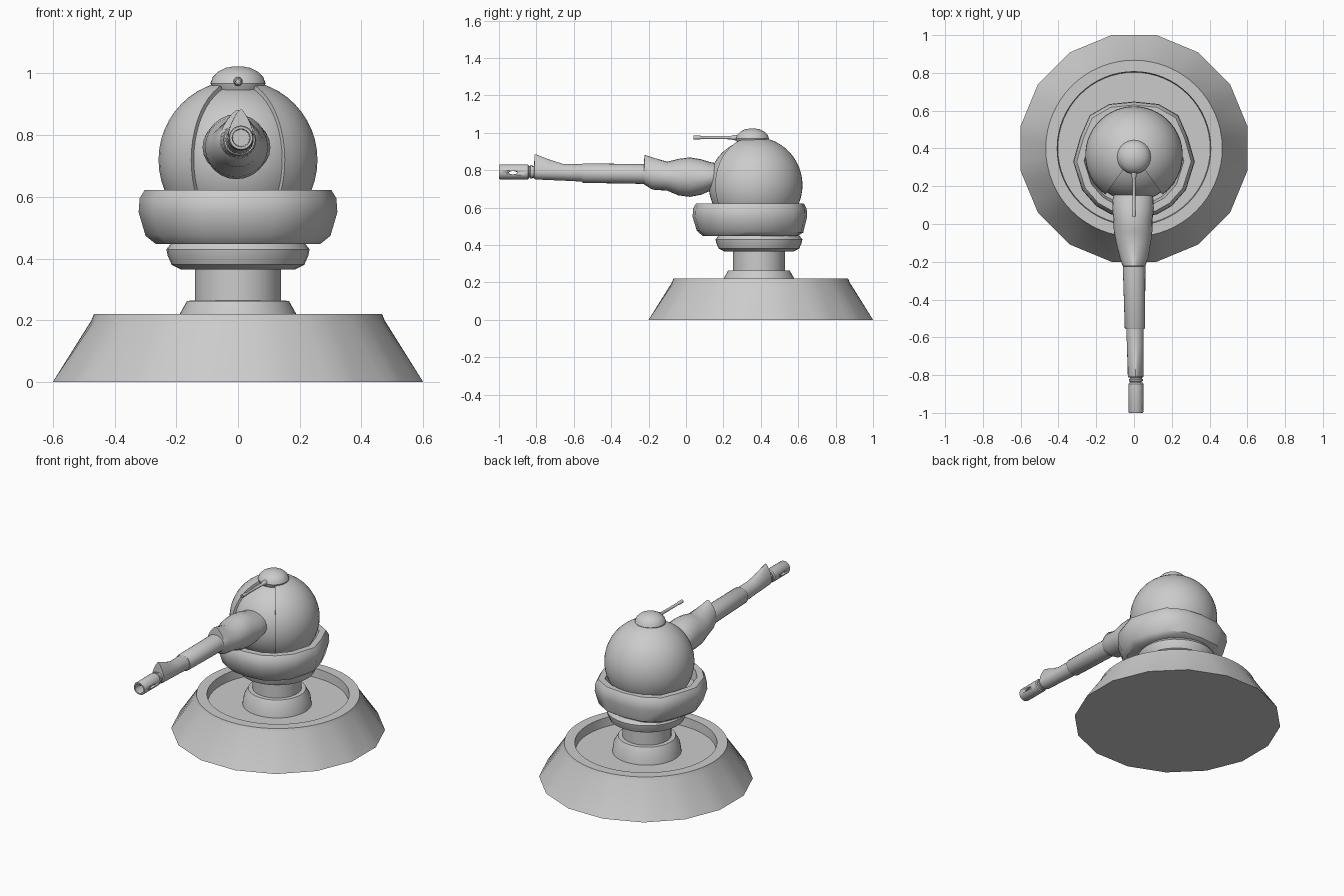
import bpy, bmesh
from math import sin, cos, pi, radians

if "Cube" in bpy.data.objects:
    bpy.data.objects.remove(bpy.data.objects["Cube"])


def loft(name, rings, closed=False, angle=35):
    """Skin a list of equal-length closed rings; cap both ends or close the loop."""
    bm = bmesh.new()
    vs = [[bm.verts.new(p) for p in r] for r in rings]
    n, m = len(rings[0]), len(rings)
    for i in range(m if closed else m - 1):
        a, b = vs[i], vs[(i + 1) % m]
        for j in range(n):
            k = (j + 1) % n
            bm.faces.new((a[j], a[k], b[k], b[j]))
    if not closed:
        bm.faces.new(vs[0][::-1])
        bm.faces.new(vs[-1])
    bmesh.ops.remove_doubles(bm, verts=bm.verts, dist=1e-5)
    bmesh.ops.recalc_face_normals(bm, faces=bm.faces)
    me = bpy.data.meshes.new(name)
    bm.to_mesh(me)
    bm.free()
    ob = bpy.data.objects.new(name, me)
    bpy.context.collection.objects.link(ob)
    bpy.ops.object.select_all(action='DESELECT')
    ob.select_set(True)
    bpy.context.view_layer.objects.active = ob
    bpy.ops.object.shade_smooth_by_angle(angle=radians(angle))
    return ob


def circle(r, z, cy, n=48):
    return [(r * cos(2 * pi * i / n), cy + r * sin(2 * pi * i / n), z) for i in range(n)]


def lathe(name, profile, cy, n=48, angle=35):
    return loft(name, [circle(r, z, cy, n) for r, z in profile], angle=angle)


def tube(name, profile, x, z, n=24, closed=False):
    """Lathe around an axis running along y; profile is (radius, y)."""
    return loft(name, [[(x + r * cos(2 * pi * i / n), y, z + r * sin(2 * pi * i / n))
                        for i in range(n)] for r, y in profile], closed)


# Dished base: 16-sided foot blending into a round rim, with a sunken floor
def foot_ring(sides=16, n=64, apothem=0.6):
    step = 2 * pi / sides
    pts = []
    for i in range(n):
        a = 2 * pi * i / n + step / 2
        local = (a + step / 2) % step - step / 2
        r = apothem / cos(local)
        pts.append((r * cos(a), 0.4 + r * sin(a), 0))
    return pts


def rim_ring(r, z, n=64):
    return [(r * cos(2 * pi * i / n + pi / 16), 0.4 + r * sin(2 * pi * i / n + pi / 16), z)
            for i in range(n)]


loft("base_dish", [foot_ring()] + [rim_ring(r, z) for r, z in
     ((0.475, 0.2), (0.467, 0.22), (0.407, 0.22), (0.403, 0.165))])

# Pedestal foot and column
lathe("pedestal", [(0.2, 0.15), (0.19, 0.218), (0.165, 0.263), (0.14, 0.264), (0.14, 0.38)], 0.39)

# Neck ring below the collar
lathe("neck_ring", [(0.185, 0.365), (0.215, 0.38), (0.228, 0.41), (0.232, 0.43), (0.2, 0.47)],
      0.39, 32)

# Faceted collar around the head, built from half an outline and mirrored
half = [(0, .035), (.12, .05), (.2, .095), (.275, .18), (.322, .33),
        (.285, .46), (.235, .575), (.13, .635), (0, .648)]
outline = half + [(-x, y) for x, y in half[-2:0:-1]]
loft("collar", [[(x * s, 0.35 + (y - 0.35) * s, z - d * max(0, y - 0.1)) for x, y in outline]
                for s, z, d in ((.6, .45, .0), (.83, .448, .0), (.93, .478, .02), (1, .55, 0),
                                (.99, .595, 0), (.94, .622, 0), (.82, .622, 0), (.78, .56, 0))],
     angle=40)

# Head: full inner ball plus an outer shell that is open at the front
HY, HZ = 0.365, 0.72


def ball_point(r, lat, lon):
    return (r * cos(lat) * sin(lon), HY - r * cos(lat) * cos(lon), HZ + r * sin(lat))


lats = [radians(-88 + 176 * i / 24) for i in range(25)]
lathe("inner_ball", [(0.244 * cos(t), HZ + 0.244 * sin(t)) for t in lats], HY)
shell = []
for i in range(41):
    lon = radians(36 + 288 * i / 40)
    shell.append([ball_point(0.258, t, lon) for t in lats]
                 + [ball_point(0.235, t, lon) for t in lats[::-1]])
loft("head_shell", shell)

# Top cap
lathe("top_cap", [(.07, .93), (.086, .958), (.089, .968), (.082, .988),
                  (.065, 1.005), (.04, 1.018), (.012, 1.023)], 0.355, 32)

# Thin aerial with a hollow tip and flared root
tube("aerial", [(.006, .07), (.006, .04), (.0105, .04), (.0105, .075), (.008, .08),
                (.009, .24), (.014, .255), (.016, .3)], 0, 0.974, 12)


# Gun sections: half width, top and bottom heights, pinch narrows the upper half
def gun_ring(y, cx, hx, top, bottom, mid, pinch, n=24):
    pts = []
    for i in range(n):
        a = 2 * pi * i / n
        s = sin(a)
        h = (top - mid) if s > 0 else (mid - bottom)
        w = hx * (1 - pinch * s * s) if s > 0 else hx
        pts.append((cx + w * cos(a), y, mid + h * s))
    return pts


def gun_part(name, sections):
    loft(name, [gun_ring(*s) for s in sections])


gun_part("gun_shoulder", [
    (-.225, 0, .058, .835, .725, .78, 0), (-.222, 0, .06, .882, .722, .78, .45),
    (-.18, 0, .075, .868, .696, .775, .4), (-.1, -.003, .092, .845, .69, .765, .1),
    (-.04, -.005, .102, .86, .665, .76, 0), (.02, -.005, .103, .868, .657, .76, 0),
    (.08, -.005, .11, .858, .668, .76, 0), (.13, -.005, .108, .843, .69, .76, 0),
    (.2, -.005, .09, .83, .7, .76, 0)])
gun_part("gun_sleeve", [
    (-.2, 0, .06, .832, .726, .78, 0), (-.55, .005, .054, .836, .732, .785, 0),
    (-.556, .005, .05, .832, .736, .785, 0)])
gun_part("gun_barrel", [
    (-.54, .005, .046, .832, .738, .785, 0), (-.66, .007, .044, .834, .744, .787, .1),
    (-.73, .008, .043, .856, .747, .788, .35), (-.8, .009, .042, .884, .75, .79, .5),
    (-.81, .009, .041, .884, .752, .79, .5), (-.812, .009, .036, .83, .756, .79, 0)])
tube("barrel_neck", [(.032, -.8), (.032, -.82), (.037, -.822), (.037, -.832),
                     (.031, -.834), (.031, -.86)], .01, .791)

# Hollow muzzle with a side vent cut through
muzzle = tube("muzzle", [(.034, -.84), (.04, -.846), (.04, -.994), (.037, -1.0),
                         (.029, -1.0), (.027, -.87)], .01, .791)
vent = loft("vent_cutter", [[(x, -.925 + .022 * cos(2 * pi * i / 12), .786 + .009 * sin(2 * pi * i / 12))
                             for i in range(12)] for x in (-.1, .1)])
vent.hide_render = True
cut = muzzle.modifiers.new("vent", 'BOOLEAN')
cut.operation, cut.object, cut.solver = 'DIFFERENCE', vent, 'EXACT'
bpy.context.view_layer.objects.active = muzzle
bpy.ops.object.modifier_apply(modifier=cut.name)
bpy.data.objects.remove(vent)
